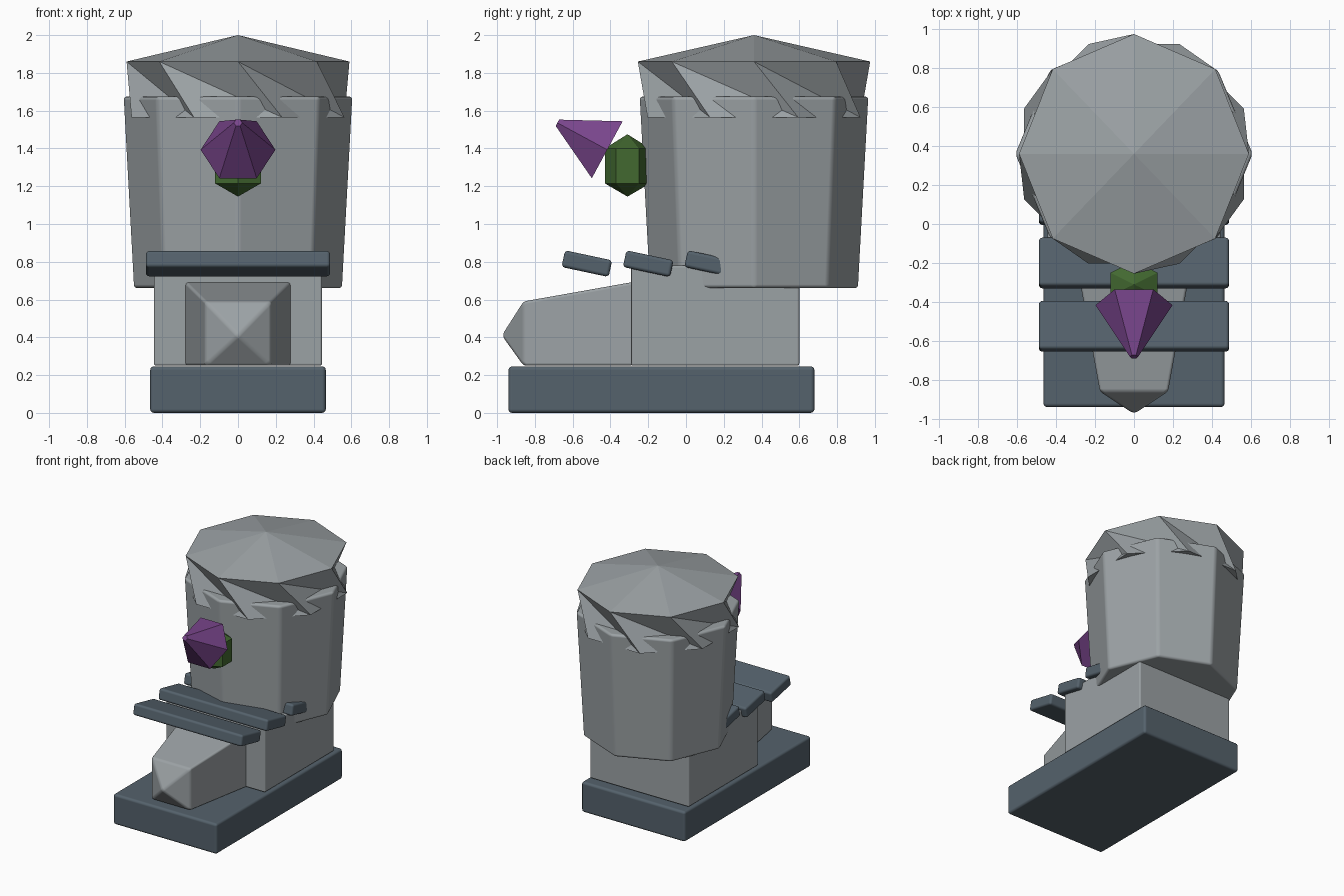
import bpy, bmesh, math
from mathutils import Matrix, Vector

if "Cube" in bpy.data.objects:
    bpy.data.objects.remove(bpy.data.objects["Cube"])


def material(name, rgb):
    m = bpy.data.materials.new(name)
    m.diffuse_color = (*rgb, 1)
    m.use_nodes = True
    m.node_tree.nodes["Principled BSDF"].inputs["Base Color"].default_value = m.diffuse_color
    return m


GREY = material("light_grey", (0.33, 0.36, 0.375))
SLATE = material("dark_slate", (0.09, 0.122, 0.15))
PURPLE = material("purple", (0.19, 0.06, 0.26))
GREEN = material("green", (0.055, 0.14, 0.03))


def finish(bm, name, mat, bevel=0.0):
    bmesh.ops.recalc_face_normals(bm, faces=bm.faces)
    for f in bm.faces:
        f.smooth = bevel > 0
    me = bpy.data.meshes.new(name)
    bm.to_mesh(me)
    bm.free()
    me.materials.append(mat)
    ob = bpy.data.objects.new(name, me)
    bpy.context.collection.objects.link(ob)
    if bevel:
        b = ob.modifiers.new("soft_edges", 'BEVEL')
        b.width = bevel
        b.segments = 3
        b.limit_method = 'ANGLE'
        b.angle_limit = math.radians(25)
        b.harden_normals = True
    return ob


def box(name, center, size, mat, bevel=0.015, tilt=0.0):
    bm = bmesh.new()
    bmesh.ops.create_cube(bm, size=1, matrix=Matrix.Translation(center)
                          @ Matrix.Rotation(tilt, 4, 'X')
                          @ Matrix.Diagonal((*size, 1)))
    return finish(bm, name, mat, bevel)


def ring(bm, n, rx, ry, cy, z, phase=0.0):
    return [bm.verts.new((rx * math.cos(phase + math.tau * i / n),
                          cy + ry * math.sin(phase + math.tau * i / n), z))
            for i in range(n)]


def twisted(name, n, cy, top, bottom, apex_z, base_z, twist, mat):
    """Capped ring pair whose sides are twisted into ridges and valleys."""
    bm = bmesh.new()
    a = ring(bm, n, *top[:2], cy, top[2], -math.pi / 2)
    b = ring(bm, n, *bottom[:2], cy, bottom[2], -math.pi / 2 + twist)
    peak = bm.verts.new((0, cy, apex_z))
    base = bm.verts.new((0, cy, base_z))
    for i in range(n):
        j = (i + 1) % n
        bm.faces.new((a[i], a[j], b[i]))
        bm.faces.new((a[j], b[j], b[i]))
        bm.faces.new((a[j], a[i], peak))
        bm.faces.new((b[i], b[j], base))
    return finish(bm, name, mat)


# Sole and ankle block
box("sole", (0, -0.13, 0.123), (0.93, 1.62, 0.246), SLATE, 0.02)
box("ankle_block", (0, 0.155, 0.515), (0.89, 0.89, 0.53), GREY, 0.012)

# Tapered toe with a pyramid tip
bm = bmesh.new()
back = [bm.verts.new(p) for p in ((-0.28, -0.28, 0.25), (0.28, -0.28, 0.25),
                                  (0.28, -0.28, 0.693), (-0.28, -0.28, 0.693))]
front = [bm.verts.new(p) for p in ((-0.175, -0.86, 0.25), (0.175, -0.86, 0.25),
                                   (0.175, -0.86, 0.59), (-0.175, -0.86, 0.59))]
tip = bm.verts.new((0, -0.975, 0.41))
bm.faces.new(back)
for i in range(4):
    j = (i + 1) % 4
    bm.faces.new((back[i], back[j], front[j], front[i]))
    bm.faces.new((front[i], front[j], tip))
finish(bm, "toe", GREY, 0.015)

# Eight-sided shaft
bm = bmesh.new()
lo = ring(bm, 8, 0.555, 0.555, 0.36, 0.66)
hi = ring(bm, 8, 0.61, 0.61, 0.36, 1.675)
bm.faces.new(lo)
bm.faces.new(hi)
for i in range(8):
    j = (i + 1) % 8
    bm.faces.new((lo[i], lo[j], hi[j], hi[i]))
finish(bm, "shaft", GREY, 0.02)

# Twisted cap on the shaft
twisted("cap", 8, 0.36, (0.59, 0.615, 1.86), (0.61, 0.61, 1.565),
        2.0, 1.6, math.radians(67.5), GREY)

# Tilted straps
for i in range(3):
    box(f"strap_{i + 1}", (0, -0.525 + 0.325 * i, 0.79), (0.976, 0.255, 0.09),
        SLATE, 0.018, math.radians(-12))

# Green bulb
twisted("green_bulb", 6, -0.31, (0.14, 0.12, 1.40), (0.14, 0.12, 1.215),
        1.475, 1.145, math.radians(60), GREEN)

# Purple cone pointing forward and up
axis = Vector((0, -0.88, 0.476)).normalized()
across = Vector((1, 0, 0))
up = axis.cross(across)
rot = Matrix((across, up, axis)).transposed().to_4x4()
bm = bmesh.new()
bmesh.ops.create_cone(bm, cap_ends=True, segments=6, radius1=0.198, radius2=0.022,
                      depth=0.30)
# turn so that two corners lie on the x axis
far = max(bm.verts, key=lambda v: v.co.x - v.co.z)
spin = Matrix.Rotation(-math.atan2(far.co.y, far.co.x), 4, 'Z')
center = Vector((0, -0.417, 1.393)) + axis * 0.15
bmesh.ops.transform(bm, matrix=Matrix.Translation(center) @ rot @ spin, verts=bm.verts)
finish(bm, "purple_cone", PURPLE)
